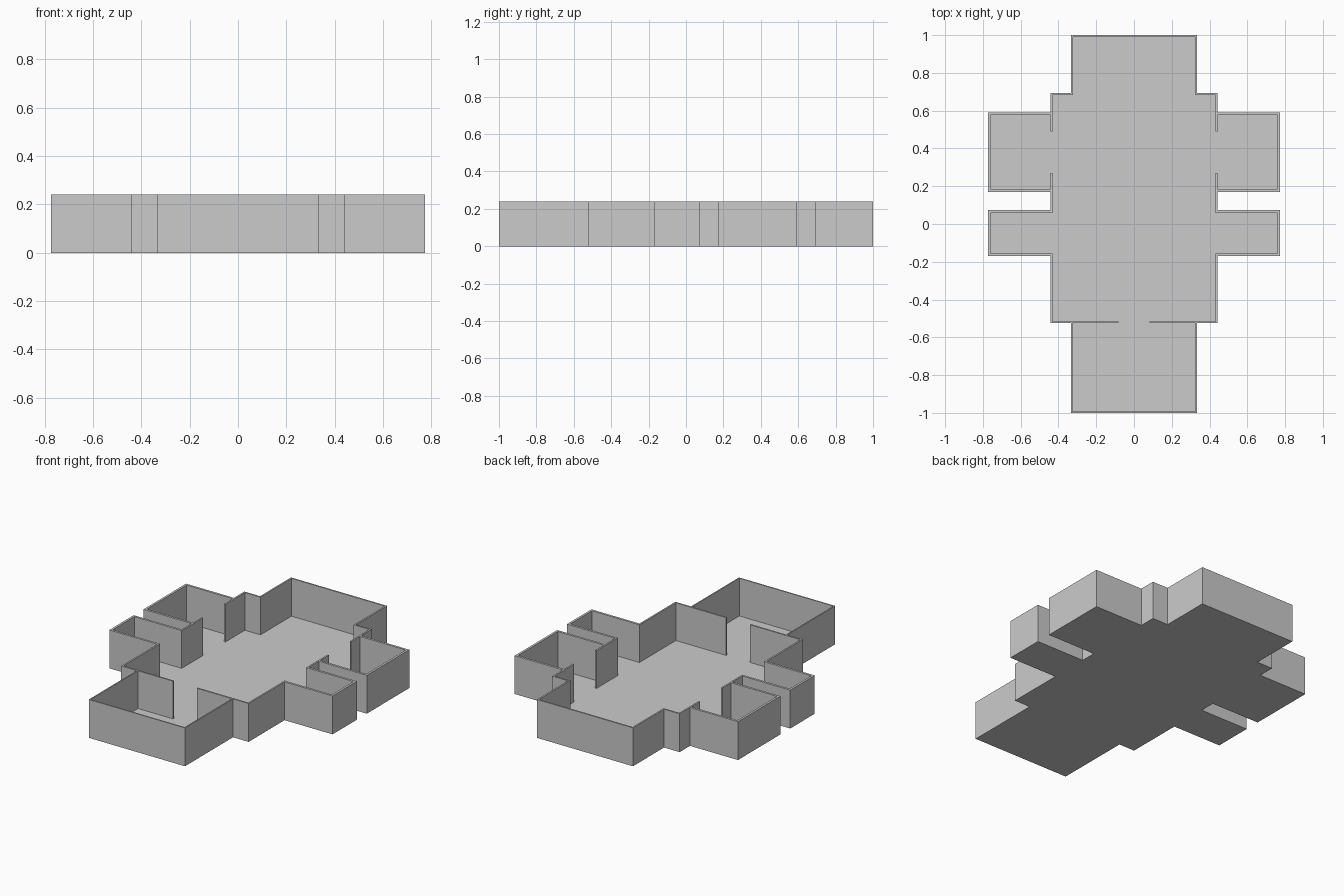
import bpy, bmesh
from mathutils import Vector

if "Cube" in bpy.data.objects:
    bpy.data.objects.remove(bpy.data.objects["Cube"])

HEIGHT, SLAB = 0.24, 0.004


def extrude_outline(name, pts, z0, z1, mirror=False):
    """Extrude a closed 2D outline into a solid, optionally mirrored in x."""
    bm = bmesh.new()
    face = bm.faces.new([bm.verts.new((x, y, z0)) for x, y in pts])
    ext = bmesh.ops.extrude_face_region(bm, geom=[face])
    top = [v for v in ext["geom"] if isinstance(v, bmesh.types.BMVert)]
    bmesh.ops.translate(bm, verts=top, vec=(0, 0, z1 - z0))
    bmesh.ops.recalc_face_normals(bm, faces=bm.faces)
    mesh = bpy.data.meshes.new(name)
    bm.to_mesh(mesh)
    bm.free()
    obj = bpy.data.objects.new(name, mesh)
    bpy.context.collection.objects.link(obj)
    if mirror:
        mod = obj.modifiers.new("mirror", "MIRROR")
        mod.use_mirror_merge = False
    return obj


def wall(name, path, thick, mirror=True):
    """Wall along a right-angled path; thickness goes to the right of travel."""
    p = [Vector(q) for q in path]
    dirs = [(b - a).normalized() for a, b in zip(p, p[1:])]
    side = [Vector((d.y, -d.x)) for d in dirs]
    inner = []
    for i, q in enumerate(p):
        near = {tuple(round(c) for c in s)
                for s in side[max(i - 1, 0):i + 1]}
        inner.append(q + sum((Vector(s) for s in near), Vector((0, 0))) * thick)
    extrude_outline(name, [tuple(q) for q in p + inner[::-1]],
                    SLAB, HEIGHT, mirror)


def reflect(pts):
    return [(-x, y) for x, y in reversed(pts)]


A, H, W = 0.333, 0.441, 0.773            # half widths: end rooms, hall, side rooms
BACK, FRONT = 0.693, -0.525              # ends of the hall
U0, U1, L0, L1 = 0.17, 0.59, -0.169, 0.073   # side room extents in y
HT, ST, ET = 0.010, 0.014, 0.008         # wall thicknesses

# Floor slab following the whole plan
half = [(A, 1), (A, BACK), (H, BACK), (H, U1), (W, U1), (W, U0), (H, U0),
        (H, L1), (W, L1), (W, L0), (H, L0), (H, FRONT), (A, FRONT), (A, -1)]
extrude_outline("floor", half + reflect(half), 0, SLAB)

# Back room and rear hall walls, ending at the side doorways
rear = [(A, 1), (A, BACK), (H, BACK), (H, 0.49)]
wall("rear_walls", reflect(rear) + rear, HT, mirror=False)

# Side rooms
wall("large_side_room", [(H, U1), (W, U1), (W, U0), (H, U0)], ST)
wall("small_side_room", [(H, L1), (W, L1), (W, L0), (H, L0)], ST)

# Hall piers between the side rooms
wall("hall_pier", [(H, 0.27), (H, L1 - ST)], HT)

# Front hall walls with the front doorway gap
wall("front_hall_wall", [(H, L0 + ST), (H, FRONT), (0.083, FRONT)], HT)

# Front room
wall("front_room", [(A, FRONT), (A, -1), (-A, -1), (-A, FRONT)], ET, mirror=False)
